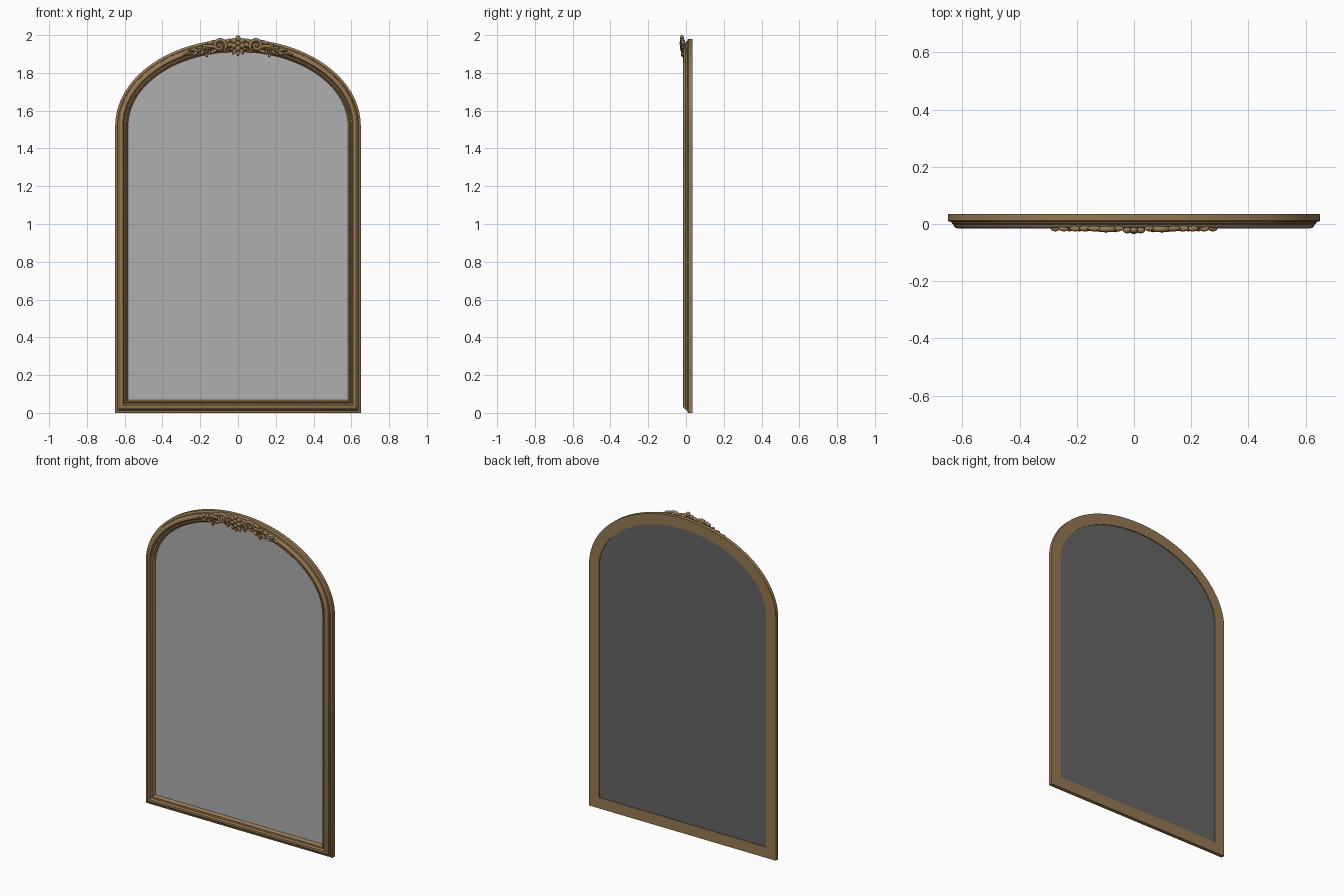
import bpy, bmesh, math
from mathutils import Vector, Matrix

if "Cube" in bpy.data.objects:
    bpy.data.objects.remove(bpy.data.objects["Cube"])


def material(name, col):
    m = bpy.data.materials.new(name)
    m.diffuse_color = (*col, 1)
    m.use_nodes = True
    m.node_tree.nodes["Principled BSDF"].inputs["Base Color"].default_value = m.diffuse_color
    return m


BRONZE = material("antique bronze", (0.305, 0.191, 0.084))
GLASS = material("mirror grey", (0.43, 0.43, 0.43))
BACK = material("dark backing", (0.13, 0.13, 0.13))


def finish(bm, name, mat, smooth=35):
    bmesh.ops.recalc_face_normals(bm, faces=bm.faces)
    me = bpy.data.meshes.new(name)
    bm.to_mesh(me)
    bm.free()
    me.materials.append(mat)
    ob = bpy.data.objects.new(name, me)
    bpy.context.collection.objects.link(ob)
    bpy.ops.object.select_all(action='DESELECT')
    ob.select_set(True)
    bpy.context.view_layer.objects.active = ob
    if smooth:
        bpy.ops.object.shade_smooth_by_angle(angle=math.radians(smooth))
    return ob


SPRING, RISE, HALF, SEG = 1.52, 0.46, 0.65, 64


def outline(d, y):
    """Arched outline moved inward by d."""
    pts = [(-HALF + d, y, d), (HALF - d, y, d)]
    for i in range(SEG + 1):
        a = math.pi * i / SEG
        pts.append(((HALF - d) * math.cos(a), y, SPRING + (RISE - d) * math.sin(a)))
    return pts


# Moulded frame: profile of (inward distance, y) swept round the arch
profile = [(0, .035), (0, .012), (.003, .009), (.012, .007), (.014, .001), (.019, -.002),
           (.021, -.008), (.026, -.013), (.033, -.015), (.040, -.013), (.044, -.007),
           (.046, -.002), (.052, -.002), (.054, -.006), (.059, -.006), (.062, -.001),
           (.067, .005), (.068, .014), (.068, .035)]
bm = bmesh.new()
rings = [[bm.verts.new(p) for p in outline(d, y)] for d, y in profile]
n = len(rings[0])
for k, r in enumerate(rings):
    s = rings[(k + 1) % len(rings)]
    for i in range(n):
        j = (i + 1) % n
        bm.faces.new((r[i], r[j], s[j], s[i]))
finish(bm, "frame", BRONZE)


# Mirror glass and backing panel
def panel(name, y0, y1, mat):
    bm = bmesh.new()
    a = [bm.verts.new(p) for p in outline(.066, y0)]
    b = [bm.verts.new(p) for p in outline(.066, y1)]
    bm.faces.new(a)
    bm.faces.new(b[::-1])
    for i in range(len(a)):
        j = (i + 1) % len(a)
        bm.faces.new((a[i], a[j], b[j], b[i]))
    finish(bm, name, mat, 0)


panel("mirror_glass", .012, .018, GLASS)
panel("backing_panel", .018, .030, BACK)


# Ornament helpers
def tube(bm, pts, radii, y, depth):
    """Tapered tube along (x, z) points, flattened in y."""
    prev, sides = None, 8
    for i, (x, z) in enumerate(pts):
        p, q = pts[max(i - 1, 0)], pts[min(i + 1, len(pts) - 1)]
        t = Vector((q[0] - p[0], q[1] - p[1])).normalized()
        ring = []
        for k in range(sides):
            a = 2 * math.pi * k / sides
            c = radii[i] * math.cos(a)
            ring.append(bm.verts.new((x - t.y * c, y + depth * radii[i] * math.sin(a), z + t.x * c)))
        if prev:
            for k in range(sides):
                m = (k + 1) % sides
                bm.faces.new((prev[k], prev[m], ring[m], ring[k]))
        else:
            bm.faces.new(ring)
        prev = ring
    bm.faces.new(prev)


def blob(bm, x, y, z, length, width, depth, angle):
    """Leaf, petal or bead: an ellipsoid turned in the xz plane."""
    m = (Matrix.Translation((x, y, z)) @ Matrix.Rotation(-angle, 4, 'Y')
         @ Matrix.Diagonal((length, depth, width, 1)))
    bmesh.ops.create_uvsphere(bm, u_segments=14, v_segments=8, radius=1, matrix=m)


def spiral(cx, cz, r0, r1, a0, a1, count=36):
    out = []
    for i in range(count):
        t = i / (count - 1)
        r, a = r0 + (r1 - r0) * t, math.radians(a0 + (a1 - a0) * t)
        out.append((cx + r * math.cos(a), cz + r * math.sin(a)))
    return out


def arch_z(x):
    return SPRING + .425 * math.sqrt(1 - (x / .615) ** 2)


# Central flower
bm = bmesh.new()
for i in range(6):
    a = math.radians(90 + 60 * i)
    blob(bm, .026 * math.cos(a), -.022, 1.957 + .026 * math.sin(a), .017, .014, .011, a)
blob(bm, 0, -.024, 1.957, .013, .013, .011, 0)
finish(bm, "crest_flower", BRONZE, 60)

# Drop leaves under the flower
bm = bmesh.new()
for a in (-125, -90, -55):
    r = math.radians(a)
    blob(bm, .035 * math.cos(r), -.017, 1.942 + .035 * math.sin(r), .019, .009, .010, r)
finish(bm, "crest_drop_leaves", BRONZE, 60)

# Scrolls and leaf sprays, mirrored left and right
for side, s in (("right", 1), ("left", -1)):
    bm = bmesh.new()

    def scroll(pts, w0, w1, y=-.018):
        k = len(pts)
        tube(bm, [(s * x, z) for x, z in pts],
             [w0 + (w1 - w0) * i / (k - 1) for i in range(k)], y, 1.1)

    def leaf(x, z, length, width, deg, y=-.016):
        a = math.radians(deg if s > 0 else 180 - deg)
        blob(bm, s * x, y, z, length, width, .010, a)

    # large C-scroll and its smaller partners
    scroll(spiral(.098, 1.945, .036, .009, 200, -270), .010, .006)
    leaf(.098, 1.945, .010, .010, 0, -.021)
    scroll(spiral(.165, 1.911, .017, .004, 130, 560), .006, .004)
    scroll(spiral(.058, 1.920, .014, .004, 60, -330), .006, .004)
    # stem running along the arch
    stem = [(.12 + .165 * i / 24, arch_z(.12 + .165 * i / 24)
             + .010 * math.sin(i / 24 * 2 * math.pi)) for i in range(25)]
    scroll(stem, .011, .003, -.014)
    # leaves
    leaf(.055, 1.968, .022, .010, 150)
    leaf(.140, 1.962, .024, .010, -20)
    leaf(.128, 1.915, .022, .009, -30)
    leaf(.172, 1.944, .020, .008, 10)
    leaf(.190, 1.908, .018, .008, -50)
    leaf(.205, 1.932, .020, .007, -5)
    leaf(.225, 1.903, .018, .007, -45)
    leaf(.245, 1.917, .018, .006, 0)
    leaf(.275, 1.900, .018, .006, -25)
    leaf(.165, 1.893, .009, .007, -90)
    finish(bm, "crest_scroll_" + side, BRONZE, 60)
